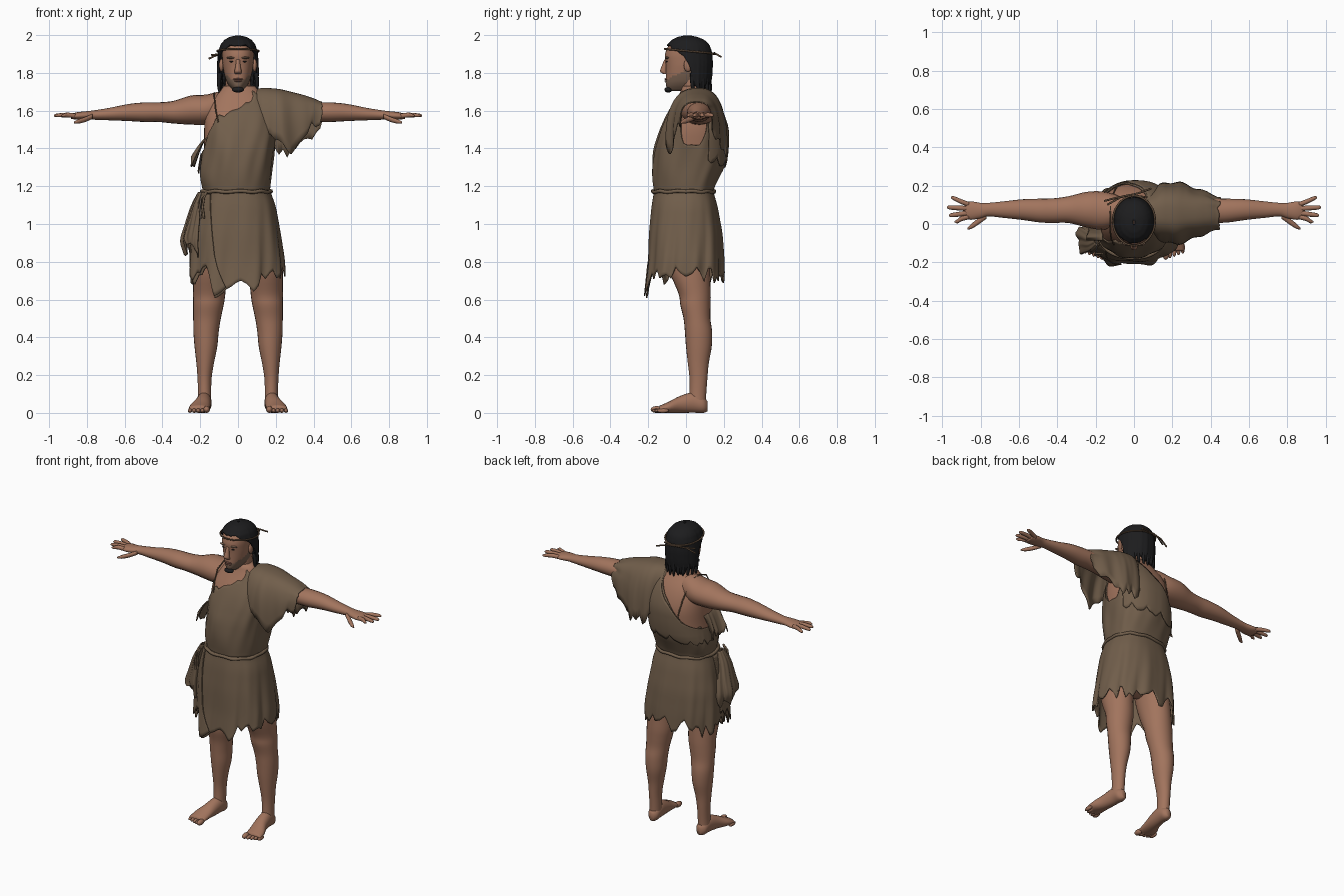
import bpy, bmesh, math, random
from mathutils import Vector
random.seed(4)
RND = [random.uniform(-1, 1) for _ in range(400)]


def material(name, rgb):
    m = bpy.data.materials.new(name)
    m.diffuse_color = (*rgb, 1)
    return m


SKIN = material("skin", (0.36, 0.175, 0.11))
CLOTH = material("brown cloth", (0.165, 0.112, 0.07))
HAIR = material("black hair", (0.012, 0.012, 0.013))
CORD = material("cord", (0.13, 0.08, 0.048))
STUBBLE = material("stubble", (0.20, 0.125, 0.085))
LIPS = material("lips", (0.25, 0.11, 0.08))


def catmull(rows, t):
    """Smooth interpolation of tuples, t in 0..1."""
    f = t * (len(rows) - 1)
    i = min(int(f), len(rows) - 2)
    k = f - i
    p = [rows[max(0, min(len(rows) - 1, i + j))] for j in (-1, 0, 1, 2)]
    return [0.5 * (2 * b + (c - a) * k + (2 * a - 5 * b + 4 * c - d) * k * k
            + (3 * b - a - 3 * c + d) * k ** 3) for a, b, c, d in zip(*p)]


def lookup(table, x):
    """Piecewise interpolation of rows keyed by their first value."""
    x = max(table[0][0], min(table[-1][0], x))
    for a, b in zip(table, table[1:]):
        if x <= b[0]:
            k = (x - a[0]) / (b[0] - a[0])
            return [p + (q - p) * k for p, q in zip(a[1:], b[1:])]


def soft(table, x, w=0.025):
    return [sum(v) / 3 for v in zip(*(lookup(table, x + d) for d in (-w, 0, w)))]


def jag(u, n, off=0):
    """Ragged edge value, periodic in u."""
    f = (u % 1) * n
    i, k = int(f), f % 1
    return RND[off + i % n] * (1 - k) + RND[off + (i + 1) % n] * k


def finish(name, bm, mat, thick=0):
    bmesh.ops.recalc_face_normals(bm, faces=bm.faces)
    me = bpy.data.meshes.new(name)
    bm.to_mesh(me)
    bm.free()
    me.materials.append(mat)
    ob = bpy.data.objects.new(name, me)
    bpy.context.collection.objects.link(ob)
    if thick:
        ob.modifiers.new("thickness", 'SOLIDIFY').thickness = thick
    me.polygons.foreach_set("use_smooth", [True] * len(me.polygons))
    return ob


def sheet(name, f, nu, nv, mat, closed=True, caps=False, thick=0):
    bm = bmesh.new()
    cols = nu if closed else nu + 1
    g = [[bm.verts.new(f(i / nu, j / nv)) for i in range(cols)] for j in range(nv + 1)]
    for j in range(nv):
        for i in range(nu):
            k = (i + 1) % cols
            bm.faces.new((g[j][i], g[j][k], g[j + 1][k], g[j + 1][i]))
    if caps:
        bm.faces.new(g[0])
        bm.faces.new(g[-1])
    return finish(name, bm, mat, thick)


def tube(name, rows, axis, mat, s=1, nu=20):
    """Round limb through rows (x, y, z, radius a, radius b), mirrored by s."""
    def f(u, v):
        x, y, z, a, b = catmull(rows, v)
        p, q = a * math.cos(math.tau * u), b * math.sin(math.tau * u)
        d = {'x': (0, p, q), 'y': (p, 0, q), 'z': (p, q, 0)}[axis]
        return (s * (x + d[0]), y + d[1], z + d[2])
    return sheet(name, f, nu, (len(rows) - 1) * 4, mat, caps=True)


def blob(name, loc, scale, mat):
    bm = bmesh.new()
    bmesh.ops.create_uvsphere(bm, u_segments=16, v_segments=10, radius=1)
    for v in bm.verts:
        v.co = Vector(loc) + Vector([a * b for a, b in zip(v.co, scale)])
    return finish(name, bm, mat)


def cord(name, pts, r, mat=CORD, closed=False):
    cu = bpy.data.curves.new(name, 'CURVE')
    cu.dimensions, cu.bevel_depth, cu.bevel_resolution = '3D', r, 2
    sp = cu.splines.new('POLY')
    sp.points.add(len(pts) - 1)
    for p, co in zip(sp.points, pts):
        p.co = (*co, 1)
    sp.use_cyclic_u = closed
    cu.use_fill_caps = True
    cu.materials.append(mat)
    bpy.context.collection.objects.link(bpy.data.objects.new(name, cu))


def ring(a, left, right, yf, yb, cy, z, e=0.85, k=1.0):
    """Point on a rounded section with its own left, right, front and back extents."""
    c, s = math.cos(a), math.sin(a)
    x = (right if c > 0 else left) * abs(c) ** e
    y = ((yb if s > 0 else yf) - cy) * abs(s) ** e
    return (x * k, cy + y * k, z)


# torso sections: z, left, right, front, back
TORSO = [(1.17, -.185, .168, -.168, .14), (1.24, -.205, .178, -.176, .17), (1.31, -.20, .185, -.178, .205),
         (1.40, -.19, .195, -.170, .218), (1.50, -.19, .21, -.140, .222), (1.58, -.185, .205, -.105, .20),
         (1.65, -.15, .175, -.06, .165), (1.70, -.10, .12, -.03, .12), (1.74, -.07, .08, -.02, .10)]


def torso(a, z, k=1.0):
    return ring(a, *soft(TORSO, z), 0.03, z, k=k)


# ---- body ----
sheet("torso", lambda u, v: torso(u * math.tau, 1.15 + .58 * v, .945), 40, 24, SKIN, caps=True)
blob("pelvis", (0, 0, 1.0), (.18, .135, .17), SKIN)
tube("neck", [(0, .05, 1.62, .085, .08), (0, .04, 1.70, .07, .07), (0, .03, 1.80, .065, .068)], 'z', SKIN)
ARM = [(.02, .07, 1.62, .06, .08), (.10, .07, 1.615, .085, .085), (.17, .07, 1.605, .10, .08),
       (.25, .075, 1.603, .092, .077), (.34, .075, 1.592, .07, .06), (.42, .07, 1.592, .064, .052),
       (.49, .07, 1.592, .062, .052), (.58, .075, 1.59, .054, .045), (.68, .075, 1.582, .043, .033),
       (.76, .075, 1.577, .035, .025), (.80, .07, 1.575, .04, .022), (.85, .07, 1.572, .048, .02), (.885, .07, 1.57, .04, .013)]
LEG = [(.11, .0, 1.02, .09, .12), (.135, .01, .85, .092, .118), (.148, .022, .74, .09, .106), (.152, .046, .63, .085, .085),
       (.157, .05, .57, .081, .08), (.164, .058, .50, .073, .071), (.169, .066, .43, .067, .072), (.17, .068, .35, .06, .068),
       (.174, .065, .26, .046, .055), (.177, .066, .18, .037, .047), (.177, .063, .1, .035, .044), (.178, .06, .04, .036, .045)]
FOOT = [(.175, .115, .035, .015, .025), (.177, .092, .042, .035, .042), (.179, .04, .055, .039, .054),
        (.188, -.03, .045, .044, .045), (.203, -.09, .03, .054, .03), (.207, -.14, .02, .054, .018)]
for s, side in ((-1, "right"), (1, "left")):
    tube(side + "_arm", ARM, 'x', SKIN, s)
    for n, (y0, y1, x1) in enumerate(((.038, .012, .935), (.058, .045, .965), (.08, .087, .975), (.102, .138, .955))):
        tube(f"{side}_finger_{n + 1}", [(.86, y0, 1.572, .013, .013), (.90, y0 * .6 + y1 * .4, 1.577, .013, .013),
             (x1 - .015, y0 * .1 + y1 * .9, 1.575, .011, .010), (x1, y1, 1.573, .004, .004)], 'x', SKIN, s, 10)
    tube(side + "_thumb", [(.77, .045, 1.57, .018, .014), (.81, .015, 1.553, .017, .014),
         (.845, -.01, 1.543, .014, .012), (.868, -.024, 1.538, .005, .005)], 'x', SKIN, s, 10)
    tube(side + "_leg", LEG, 'z', SKIN, s, 24)
    tube(side + "_foot", FOOT, 'y', SKIN, s)
    for n in range(5):
        r = .018 if n == 0 else .012
        blob(f"{side}_toe_{n + 1}", (s * (.166 + .022 * n), -.155 + .008 * n, r), (r * .95, .032, r), SKIN)

# ---- head: z, half width, front, back ----
HEAD = [(1.705, .02, -.085, -.03), (1.72, .04, -.104, .0), (1.75, .06, -.108, .06), (1.79, .073, -.106, .09),
        (1.84, .081, -.107, .115), (1.89, .084, -.113, .12), (1.93, .083, -.103, .105), (1.965, .058, -.07, .07), (1.985, .02, -.03, .03)]


def head_point(u, v):
    z = 1.705 + .28 * v
    w, yf, yb = soft(HEAD, z, .008)
    return ring(u * math.tau, -w, w, yf, yb, .01, z, .9)


head = sheet("head", head_point, 40, 28, SKIN, caps=True)
head.data.materials.append(STUBBLE)
for p in head.data.polygons:  # beard shadow rising along the jaw
    c = p.center
    if c.y < .04 and c.z < 1.765 + max(0, c.y + .1) * .5:
        p.material_index = 1
tube("nose", [(0, -.106, 1.872, .010, .008), (0, -.114, 1.838, .013, .014), (0, -.119, 1.808, .019, .018),
     (0, -.108, 1.793, .016, .010)], 'z', SKIN, nu=12)
blob("upper_lip", (0, -.104, 1.767), (.026, .010, .005), LIPS)
blob("lower_lip", (0, -.103, 1.757), (.023, .010, .005), LIPS)
blob("chin_beard", (0, -.094, 1.711), (.032, .020, .015), HAIR)
for s, side in ((-1, "right"), (1, "left")):
    blob(side + "_eye", (s * .034, -.101, 1.860), (.012, .005, .004), HAIR)
    blob(side + "_brow", (s * .036, -.100, 1.880), (.026, .012, .006), STUBBLE)
    blob(side + "_ear", (s * .088, .010, 1.84), (.012, .022, .034), SKIN)

# ---- hair ----
HAIRTAB = [(1.69, .105, -.07, .12), (1.78, .111, -.09, .138), (1.85, .110, -.10, .142), (1.91, .105, -.108, .138),
           (1.95, .092, -.10, .124), (1.975, .072, -.075, .098), (1.99, .046, -.045, .062), (1.999, .006, -.005, .02)]
HAIRLINE = [(0, 1.945), (.5, 1.945), (.85, 1.925), (1.1, 1.91), (1.4, 1.88), (1.6, 1.84), (1.75, 1.75), (2.0, 1.725), (3.15, 1.72)]


def hair_point(u, v):
    a = u * math.tau
    off = abs((a + math.pi / 2 + math.pi) % math.tau - math.pi)
    low = lookup(HAIRLINE, off)[0] + jag(u, 40) * (.025 if off > 1.7 else .004)
    z = 1.999 - (1.999 - low) * v ** 1.6
    w, yf, yb = lookup(HAIRTAB, z)
    return ring(a, -w, w, yf, yb, .015, z, .95, 1 + .02 * v * jag(u, 60, 50))


sheet("hair", hair_point, 120, 20, HAIR, thick=.012)
for n in range(11):  # loose locks around the sides and nape
    a = .08 + n * (math.pi - .16) / 10
    x, y = .097 * math.cos(a), .025 + .10 * math.sin(a)
    tube(f"hair_lock_{n + 1}", [(x, y, 1.80, .011, .011), (x * 1.04, y, 1.75, .011, .011),
         (x * 1.02, y + .004, 1.71, .008, .008), (x * .98, y, 1.68 + .02 * RND[n], .002, .002)], 'z', HAIR, nu=8)
band = []
for n in range(48):
    a = n / 48 * math.tau
    band.append((.110 * math.cos(a), .017 + .129 * math.sin(a), 1.915 - .012 * math.sin(a)))
cord("headband", band, .005, closed=True)
cord("headband_end_long", [(.06, .14, 1.90), (-.02, .152, 1.905), (-.10, .135, 1.90), (-.155, .12, 1.875)], .005)
cord("headband_end_short", [(-.14, .10, 1.895), (-.07, .14, 1.90), (.02, .16, 1.90), (.09, .185, 1.885)], .005)

# ---- tunic top: slanted ragged neckline, open under the covered arm ----
FRONT = [(-1, 1.37), (-.8, 1.48), (-.6, 1.55), (-.1, 1.61), (.3, 1.65), (.6, 1.70), (.9, 1.68), (.96, 1.48), (1, 1.42)]
BACK = [(-1, 1.37), (-.5, 1.43), (0, 1.55), (.35, 1.66), (.6, 1.71), (.85, 1.68), (.93, 1.48), (1, 1.42)]


def neckline(a):
    f, b = lookup(FRONT, math.cos(a))[0], lookup(BACK, math.cos(a))[0]
    k = max(0, min(1, .5 + 2 * math.sin(a)))
    return f + (b - f) * k


def tunic_point(u, v):
    a = u * math.tau
    z = 1.17 + (neckline(a) + .018 * jag(u, 36, 30) - 1.17) * v
    fold = .02 * math.sin(6 * a + 9 * z) + .012 * math.sin(13 * a - 14 * z)
    return torso(a, z, 1 + fold * math.sin(math.pi * v) ** .7)


sheet("tunic_top", tunic_point, 108, 26, CLOTH, thick=.008)


def drape_point(u, v):
    a = .42 + u * (math.pi - .42)
    low = 1.34 - .06 * u + .022 * jag(u, 26, 90)
    return torso(a, low + (neckline(a) - low) * v, 1.06 - .03 * v)


sheet("back_drape", drape_point, 78, 14, CLOTH, closed=False, thick=.006)

# ---- cape sleeve: x, top, front, back, front hem, back hem ----
SLEEVE = [(.06, 1.71, -.05, .16, 1.50, 1.45), (.14, 1.722, -.09, .21, 1.47, 1.40), (.22, 1.715, -.11, .222, 1.42, 1.36),
          (.28, 1.70, -.09, .205, 1.385, 1.36), (.34, 1.685, -.065, .18, 1.47, 1.42), (.40, 1.665, -.045, .16, 1.52, 1.48),
          (.44, 1.645, -.03, .14, 1.56, 1.53)]


def sleeve_point(u, v):
    x = .06 + .38 * u
    top, yf, yb, zf, zb = soft(SLEEVE, x, .015)
    c, s = math.cos(v * math.pi), math.sin(v * math.pi)
    low = (zf if c > 0 else zb) + .035 * jag(u + (.3 if c > 0 else 0), 17, 130) * (1 - s)
    low += (zb - zf) * .5 * s * (1 if c > 0 else -1)
    y = (yf + yb) / 2 - (yb - yf) / 2 * math.copysign(abs(c) ** .75, c)
    y += .006 * math.sin(22 * u + 3 * v) * (1 - s)
    return (x + .014 * jag(v, 14, 150) * u ** 4, y, low + (top - low) * s ** .75)


sheet("cape_sleeve", sleeve_point, 51, 32, CLOTH, closed=False, thick=.006)

# torn flap under the bare arm
sheet("armhole_flap", lambda u, v: (-.165 - .075 * v ** .7 + .012 * v * jag(u, 6, 170), -.085 + .15 * u,
      1.46 - .13 * v - .035 * v * jag(u, 9, 180)), 27, 8, CLOTH, closed=False, thick=.006)

# ---- skirt with folds and a torn hem ----
SKIRT = [(.55, -.25, .255, -.225, .205), (.8, -.25, .245, -.20, .20), (.95, -.24, .222, -.195, .19),
         (1.10, -.21, .198, -.182, .165), (1.18, -.185, .168, -.168, .142)]


def skirt_point(u, v, k=1.0, top=1.18):
    a = u * math.tau
    dip = .07 * math.exp(-((a - 4.40) / .25) ** 2) + .045 * math.exp(-((a - 4.85) / .5) ** 2)
    hem = .735 - dip + .045 * jag(u, 57, 200) + .035 * jag(u, 19, 260)
    z = top + (hem - top) * v
    k *= 1 + .03 * v * math.sin(9 * a + 1) + .014 * v * math.sin(17 * a + 4 * v)
    return ring(a, *soft(SKIRT, z), 0.0, z, .82, k)


sheet("skirt", skirt_point, 228, 24, CLOTH, thick=.008)
sheet("front_skirt_flap", lambda u, v: skirt_point(.50 + (.13 + .09 * v) * u, v * (.98 - .1 * (1 - u) ** 3), 1.05, 1.16),
      50, 20, CLOTH, closed=False, thick=.006)
HANG = [(-.19, -.08, 1.17, .02, .03), (-.215, -.085, 1.10, .03, .055), (-.235, -.075, 1.0, .042, .075),
        (-.248, -.07, .92, .05, .085), (-.24, -.07, .87, .04, .08)]


def hang_point(u, v):
    x, y, z, a, b = catmull(HANG, v)
    k = 1 + .22 * v * math.sin(5 * u * math.tau) + .08 * math.sin(11 * u * math.tau)
    return (x + a * k * math.cos(u * math.tau), y + b * k * math.sin(u * math.tau), z - .05 * v ** 4 * jag(u, 16, 300))


sheet("hanging_cloth", hang_point, 48, 20, CLOTH, thick=.005)

# ---- waist cord and shoulder strap ----
cord("waist_cord", [ring(i / 60 * math.tau, -.193, .175, -.176, .15, .0, 1.172 + .003 * math.sin(i)) for i in range(60)],
     .010, CLOTH, closed=True)
for n, x in enumerate((-.195, -.18)):
    cord(f"waist_cord_end_{n + 1}", [(-.165, -.155, 1.17), (x, -.155, 1.14), (x - .008, -.158, 1.09), (x, -.165, 1.03)], .006, CLOTH)
cord("shoulder_strap", [(-.105, -.108, 1.54), (-.118, -.08, 1.60), (-.125, -.035, 1.665), (-.125, .03, 1.694), (-.122, .09, 1.692),
     (-.115, .14, 1.65), (-.10, .178, 1.57), (-.085, .198, 1.49), (-.075, .205, 1.42)], .004)
